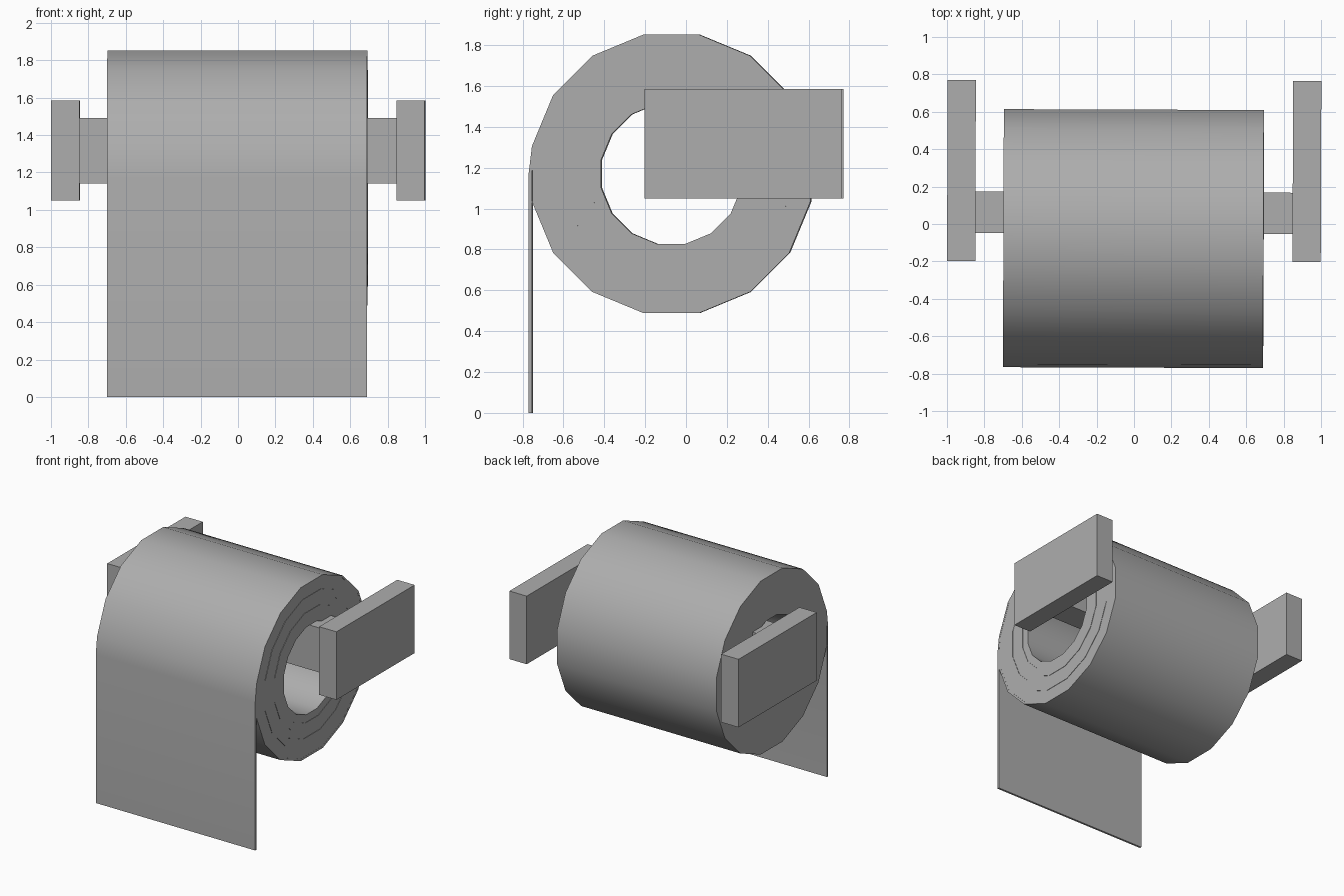
import bpy, bmesh
from math import sin, cos, pi, radians
from mathutils import Matrix

if "Cube" in bpy.data.objects:
    bpy.data.objects.remove(bpy.data.objects["Cube"])

grey = bpy.data.materials.new("mid grey")
grey.use_nodes = True
GREY = (0.42, 0.42, 0.42, 1)
grey.diffuse_color = GREY
grey.node_tree.nodes["Principled BSDF"].inputs["Base Color"].default_value = GREY

SIDES = 16
CY, CZ = -0.07, 1.17                        # roll axis
SKEW = Matrix.Rotation(radians(-0.2), 4, 'Z')   # whole thing hangs a touch askew


def finish(name, bm, smooth=False):
    bmesh.ops.recalc_face_normals(bm, faces=bm.faces)
    bm.transform(SKEW)
    mesh = bpy.data.meshes.new(name)
    bm.to_mesh(mesh)
    bm.free()
    mesh.materials.append(grey)
    ob = bpy.data.objects.new(name, mesh)
    bpy.context.collection.objects.link(ob)
    if smooth:
        bpy.ops.object.select_all(action='DESELECT')
        ob.select_set(True)
        bpy.context.view_layer.objects.active = ob
        bpy.ops.object.shade_smooth_by_angle(angle=radians(30))
    return ob


def box(name, x, y, z):
    bm = bmesh.new()
    bmesh.ops.create_cube(bm, size=1)
    for v in bm.verts:
        v.co = [r[0] + (c + 0.5) * (r[1] - r[0]) for c, r in zip(v.co, (x, y, z))]
    return finish(name, bm)


def arc(radius):
    """Polygon points (y, z) around the roll axis, starting just below the front."""
    steps = [pi + (i + 0.5) * 2 * pi / SIDES for i in range(SIDES)]
    return [(CY + radius * cos(a), CZ + radius * sin(a)) for a in steps]


def band(name, outer, inner, x0, x1, closed):
    """Thick strip between two matching outlines, run along x."""
    bm = bmesh.new()
    rows = [[bm.verts.new((x, *p)) for x, p in
             ((x0, o), (x1, o), (x1, i), (x0, i))] for o, i in zip(outer, inner)]
    pairs = list(zip(rows, rows[1:]))
    if closed:
        pairs.append((rows[-1], rows[0]))
    else:
        bm.faces.new(rows[0])
        bm.faces.new(rows[-1])
    for a, b in pairs:
        for k in range(4):
            n = (k + 1) % 4
            bm.faces.new((a[k], a[n], b[n], b[k]))
    return finish(name, bm, smooth=True)


# Wound paper: nested layers, slightly staggered at one end
LEFT = -0.698
radii = [0.35, 0.41, 0.47, 0.53, 0.59, 0.693]
for n, (r_in, r_out) in enumerate(zip(radii, radii[1:])):
    band(f"paper_layer_{n + 1}", arc(r_out), arc(r_in), LEFT, 0.691 + 0.003 * (n % 2), True)

# Outermost turn, leaving the roll at the front and hanging down
tail_out = [(-0.768, CZ), (-0.768, 0)]
tail_in = [(-0.752, CZ), (-0.752, 0)]
band("hanging_sheet", arc(0.695) + tail_out, arc(0.679) + tail_in, LEFT, 0.692, False)

# Holder: bar through the core and a bracket plate at each end
box("holder_bar", (-0.86, 0.86), (-0.05, 0.17), (1.14, 1.49))
for side, s in (("left", 1), ("right", -1)):
    box(f"{side}_bracket", sorted((s * 0.848, s * 0.999)), (-0.2, 0.767), (1.05, 1.585))
